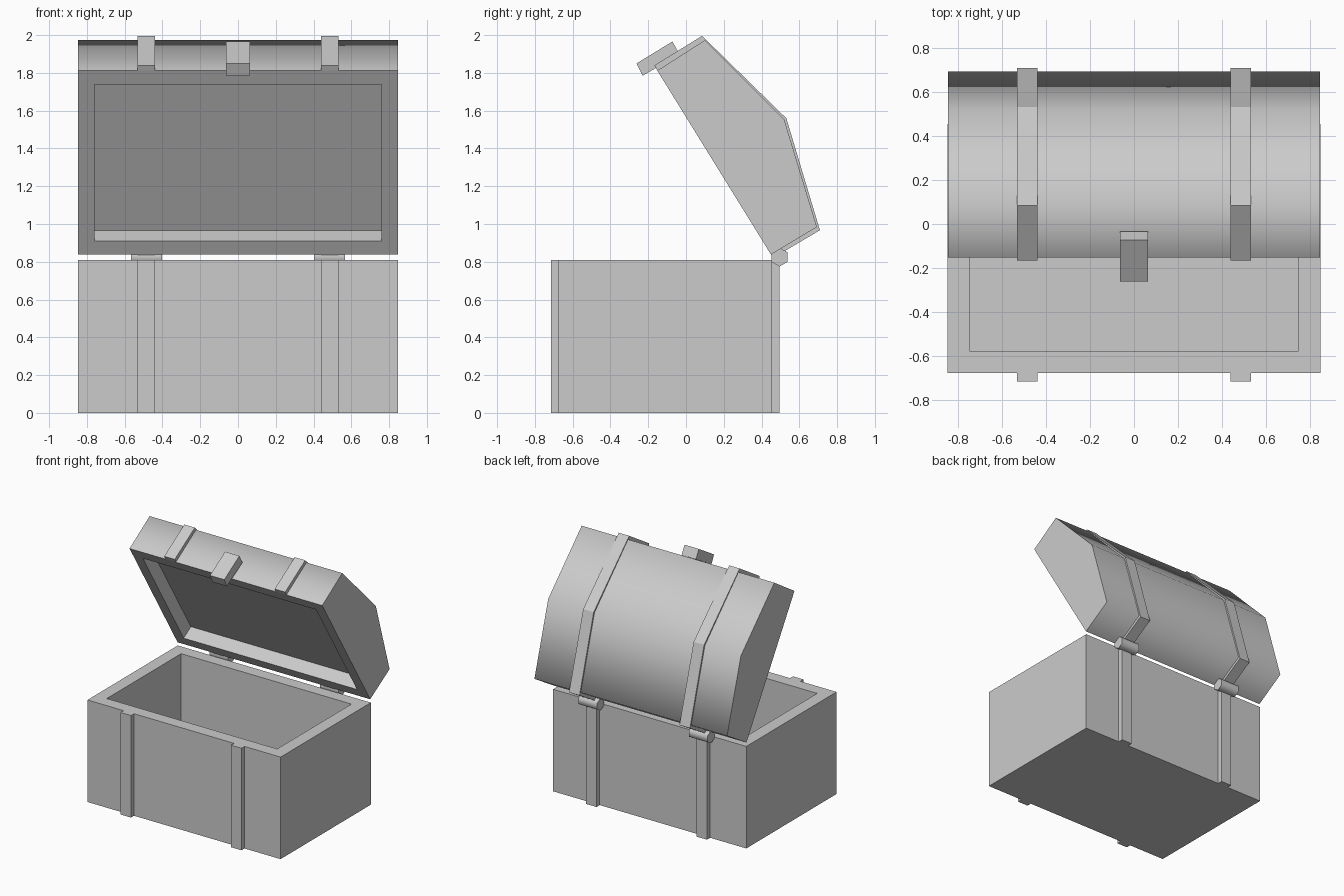
import bpy, bmesh, math
from mathutils import Vector

if "Cube" in bpy.data.objects:
    bpy.data.objects.remove(bpy.data.objects["Cube"])


def prism(name, profile, x0, x1, smooth=None, cavity=None):
    """Extrude a (y, z) profile along x; cavity = (face normal, wall, depth)."""
    bm = bmesh.new()
    face = bm.faces.new([bm.verts.new((x0, y, z)) for y, z in profile])
    ext = bmesh.ops.extrude_face_region(bm, geom=[face])["geom"]
    bmesh.ops.translate(bm, vec=(x1 - x0, 0, 0),
                        verts=[v for v in ext if isinstance(v, bmesh.types.BMVert)])
    bmesh.ops.recalc_face_normals(bm, faces=bm.faces[:])
    if cavity:
        direction, wall, depth = cavity
        bm.normal_update()
        rim = max(bm.faces, key=lambda f: f.normal.dot(Vector(direction)))
        normal = rim.normal.copy()
        bmesh.ops.inset_region(bm, faces=[rim], thickness=wall, use_even_offset=True)
        inner = bmesh.ops.extrude_discrete_faces(bm, faces=[rim])["faces"]
        bmesh.ops.translate(bm, vec=-normal * depth, verts=inner[0].verts[:])
    mesh = bpy.data.meshes.new(name)
    bm.to_mesh(mesh)
    bm.free()
    obj = bpy.data.objects.new(name, mesh)
    bpy.context.collection.objects.link(obj)
    if smooth:
        bpy.ops.object.select_all(action='DESELECT')
        obj.select_set(True)
        bpy.context.view_layer.objects.active = obj
        bpy.ops.object.shade_smooth_by_angle(angle=math.radians(smooth))
    return obj


def rect(y0, y1, z0, z1):
    return [(y0, z0), (y1, z0), (y1, z1), (y0, z1)]


# Hollow chest body
prism("chest_body", rect(-0.677, 0.455, 0, 0.81), -0.848, 0.848,
      cavity=((0, 0, 1), 0.1, 0.71))

# Open lid, faceted barrel profile with a shallow recess underneath
lid = [(-0.152, 1.812), (0.10, 1.973), (0.52, 1.553), (0.693, 0.984), (0.45, 0.838)]
prism("lid", lid, -0.846, 0.846, smooth=80,
      cavity=((0, -0.85, -0.53), 0.085, 0.107))

# Straps and hinges on both sides
lid_band = [(-0.167, 1.84), (0.085, 1.996), (0.531, 1.56), (0.709, 0.967), (0.461, 0.82)]
hinge = [(0.495 + 0.05 * math.sin(math.radians(60 * i)),
          0.825 + 0.05 * math.cos(math.radians(60 * i))) for i in range(6)]
for side, s in (("left", -1), ("right", 1)):
    x0, x1 = s * 0.485 - 0.046, s * 0.485 + 0.046
    prism(f"front_strap_{side}", rect(-0.715, -0.67, 0, 0.81), x0, x1)
    prism(f"back_strap_{side}", rect(0.45, 0.495, 0, 0.81), x0, x1)
    prism(f"lid_strap_{side}", lid_band + lid[::-1], x0, x1)
    prism(f"hinge_{side}", hinge, s * 0.485 - 0.082, s * 0.485 + 0.082, smooth=80)

# Latch on the lid's front edge
prism("latch", [(-0.262, 1.85), (-0.072, 1.966), (-0.034, 1.898), (-0.23, 1.785)],
      -0.063, 0.063)
